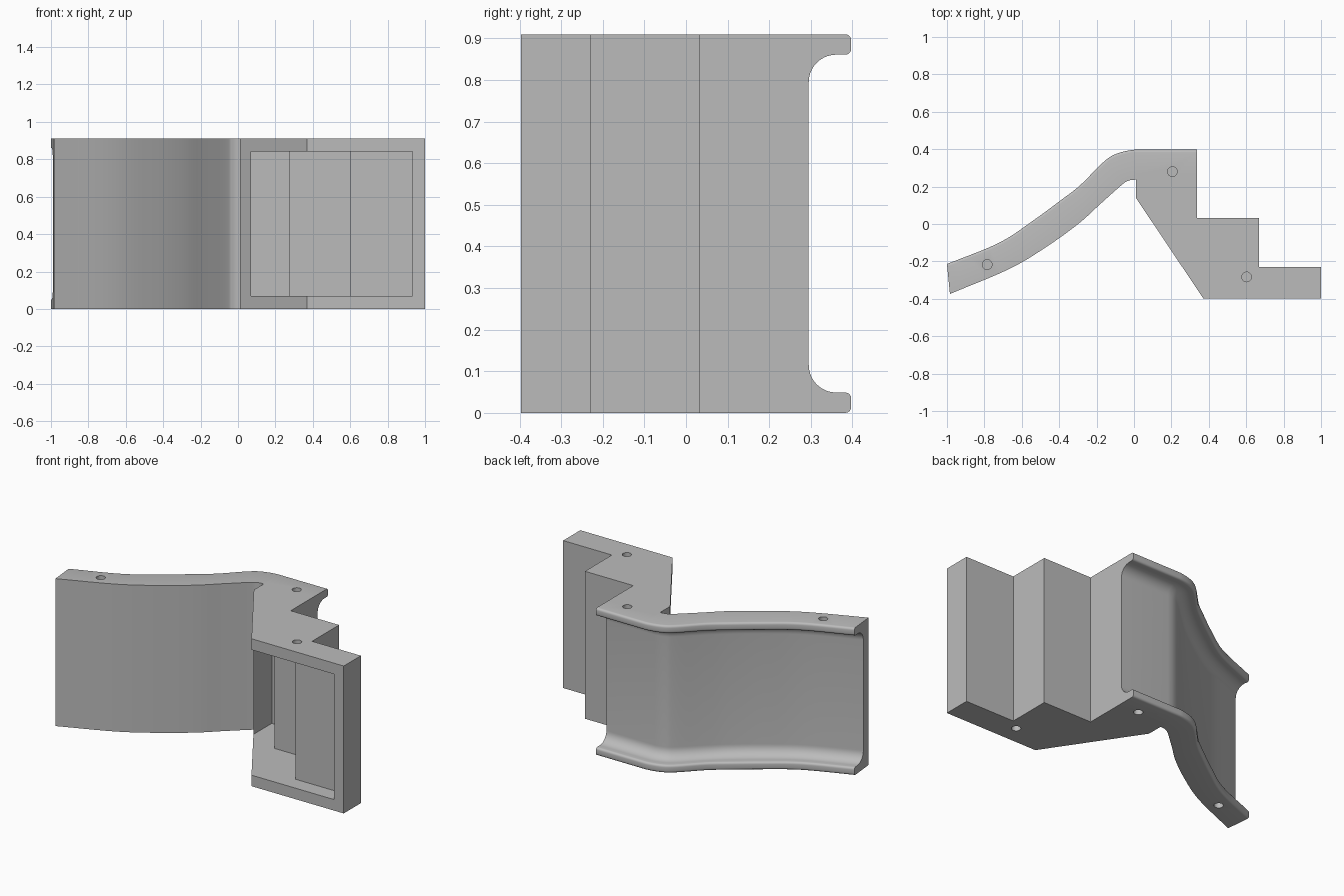
import bpy, bmesh, math
from mathutils import Vector

if "Cube" in bpy.data.objects:
    bpy.data.objects.remove(bpy.data.objects["Cube"])

HEIGHT, THICK, FLOOR = 0.91, 0.16, 0.102
LIP, FILLET, ROUND = 0.049, 0.066, 0.014

grey = bpy.data.materials.new("light grey")
grey.diffuse_color = (0.5, 0.5, 0.5, 1)
grey.use_nodes = True
grey.node_tree.nodes["Principled BSDF"].inputs["Base Color"].default_value = (0.5, 0.5, 0.5, 1)


def loft(name, rings):
    """Solid through a list of matching closed rings, capped at both ends."""
    bm = bmesh.new()
    loops = [[bm.verts.new(p) for p in ring] for ring in rings]
    n = len(loops[0])
    for a, b in zip(loops, loops[1:]):
        for i in range(n):
            j = (i + 1) % n
            bm.faces.new((a[i], a[j], b[j], b[i]))
    bm.faces.new(loops[0])
    bm.faces.new(loops[-1])
    bmesh.ops.recalc_face_normals(bm, faces=bm.faces)
    mesh = bpy.data.meshes.new(name)
    bm.to_mesh(mesh)
    bm.free()
    mesh.materials.append(grey)
    obj = bpy.data.objects.new(name, mesh)
    bpy.context.collection.objects.link(obj)
    return obj


def prism(name, outline, z0, z1):
    return loft(name, [[(x, y, z) for x, y in outline] for z in (z0, z1)])


def combine(target, other, operation):
    mod = target.modifiers.new(operation, 'BOOLEAN')
    mod.operation, mod.solver, mod.object = operation, 'EXACT', other
    bpy.context.view_layer.objects.active = target
    bpy.ops.object.modifier_apply(modifier=mod.name)
    bpy.data.objects.remove(other)


def arc(cd, cz, r, start, end, steps):
    angles = [math.radians(start + (end - start) * i / steps) for i in range(steps + 1)]
    return [(cd + r * math.cos(a), cz + r * math.sin(a)) for a in angles]


def spline(points, steps=5):
    """Smooth curve through the points."""
    p = [Vector(q) for q in points]
    p = [2 * p[0] - p[1]] + p + [p[-1] + Vector((0.1, 0))]
    out = []
    for a, b, c, d in zip(p, p[1:], p[2:], p[3:]):
        for i in range(steps):
            t = i / steps
            out.append(0.5 * (2 * b + (c - a) * t + (2 * a - 5 * b + 4 * c - d) * t * t
                              + (3 * b - a - 3 * c + d) * t ** 3))
    return out + [p[-2]]


# Channel cross-section as (depth from rim, height), mirrored top to bottom
half = [(THICK, 0)]
half += arc(ROUND, ROUND, ROUND, 270, 180, 4)
half += arc(ROUND, LIP - ROUND, ROUND, 180, 90, 4)
half += arc(FLOOR - FILLET, LIP + FILLET, FILLET, -90, 0, 10)
section = half + [(d, HEIGHT - z) for d, z in reversed(half)]

# Slide channel swept between its rim curve and its underside curve
rim = spline([(-1, -.214), (-.72, -.1), (-.537, .02), (-.39, .128), (-.288, .207),
              (-.17, .325), (-.1, .373), (0, .397)])
base = spline([(-.984, -.374), (-.66, -.237), (-.45, -.11), (-.29, .007), (-.18, .107),
               (-.064, .21), (-.03, .231), (.01, .237)])
rim.append(Vector((.337, .397)))
base.append(Vector((.337, .237)))
rings = []
for r, b in zip(rim, base):
    ring = []
    for depth, z in section:
        p = r.lerp(b, depth / THICK)
        ring.append((p.x, p.y, z))
    rings.append(ring)
body = loft("slide_with_steps", rings)

# Stepped block
steps = prism("steps", [(.01, .14), (.37, -.397), (1, -.397), (1, -.23), (.667, -.23),
                        (.667, .033), (.337, .033), (.337, .27), (.01, .27)], 0, HEIGHT)
combine(body, steps, 'UNION')

# Hollow under the steps, open to the front
hollow = prism("hollow", [(.07, .23), (.272, .23), (.272, -.033), (.602, -.033), (.602, -.3),
                          (.932, -.3), (.932, -.6), (.07, -.6)], .068, HEIGHT - .068)
combine(body, hollow, 'DIFFERENCE')

# Blind peg holes in both sides
for x, y in ((.205, .28), (.602, -.283), (-.785, -.217)):
    for z in (0, HEIGHT):
        hole = prism("hole", arc(x, y, .026, 0, 345, 23), z - .05, z + .05)
        combine(body, hole, 'DIFFERENCE')

bpy.ops.object.select_all(action='DESELECT')
body.select_set(True)
bpy.context.view_layer.objects.active = body
bpy.ops.object.shade_smooth_by_angle(angle=math.radians(30))
